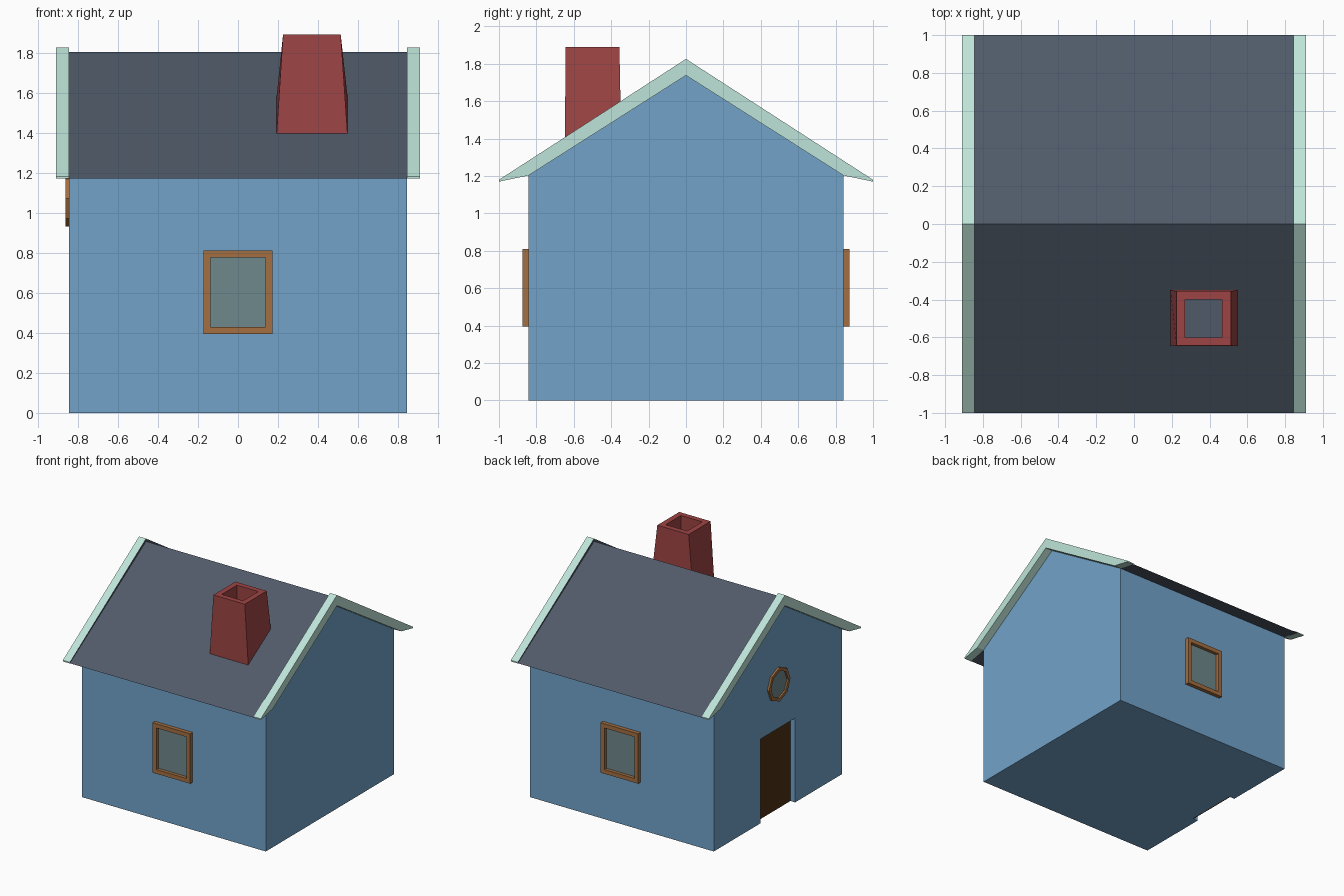
import bpy, bmesh, math

if "Cube" in bpy.data.objects:
    bpy.data.objects.remove(bpy.data.objects["Cube"])


def material(name, r, g, b):
    def lin(c):
        c /= 255
        return c / 12.92 if c <= 0.04045 else ((c + 0.055) / 1.055) ** 2.4
    m = bpy.data.materials.new(name)
    m.diffuse_color = (lin(r), lin(g), lin(b), 1)
    m.use_nodes = True
    m.node_tree.nodes["Principled BSDF"].inputs["Base Color"].default_value = m.diffuse_color
    return m


WALL = material("blue_wall", 114, 163, 201)
ROOF = material("slate_roof", 80, 90, 104)
TRIM = material("mint_trim", 190, 228, 216)
BRICK = material("red_brick", 158, 68, 68)
WOOD = material("brown_wood", 163, 110, 64)
GLASS = material("grey_glass", 110, 136, 140)
DOOR = material("dark_door", 78, 48, 20)


def loft(name, rings, mats, loop=False):
    """Skin equal-sized rings of points; cap both ends, or loop back to the start."""
    bm = bmesh.new()
    vs = [[bm.verts.new(p) for p in ring] for ring in rings]
    n = len(vs[0])
    pairs = list(zip(vs, vs[1:])) + ([(vs[-1], vs[0])] if loop else [])
    for a, b in pairs:
        for i in range(n):
            j = (i + 1) % n
            bm.faces.new((a[i], a[j], b[j], b[i]))
    if not loop:
        bm.faces.new(vs[0])
        bm.faces.new(vs[-1])
    bmesh.ops.recalc_face_normals(bm, faces=bm.faces)
    me = bpy.data.meshes.new(name)
    bm.to_mesh(me)
    bm.free()
    for m in mats:
        me.materials.append(m)
    ob = bpy.data.objects.new(name, me)
    bpy.context.collection.objects.link(ob)
    return ob


def on_x(pts, x):
    return [(x, u, v) for u, v in pts]


def on_y(pts, y):
    return [(u, y, v) for u, v in pts]


def rect(u0, u1, v0, v1):
    return [(u0, v0), (u1, v0), (u1, v1), (u0, v1)]


def window(name, place, wall, depth, outer, inner):
    """Raised frame ring with a thin pane inside; depth is signed outwards."""
    s = math.copysign(1, depth)
    back, front = wall - s * 0.005, wall + depth
    loft(name + "_frame", [place(outer, back), place(outer, front),
                           place(inner, front), place(inner, back)], [WOOD], loop=True)
    loft(name + "_pane", [place(inner, wall - s * 0.003), place(inner, wall + s * 0.004)], [GLASS])


W, D = 0.845, 0.842  # half width and half depth of the house

# House body with gabled ends
gable = [(-D, 0), (D, 0), (D, 1.203), (0, 1.738), (-D, 1.203)]
body = loft("house_body", [on_x(gable, -W), on_x(gable, W)], [WALL])

# Door recess on the left end, open at the bottom
hole = rect(-0.226, 0.226, -0.1, 0.70)
cutter = loft("door_cutter", [on_x(hole, -1), on_x(hole, -W + 0.05)], [WALL])
cutter.hide_render = True
cutter.hide_viewport = True
cut = body.modifiers.new("door_recess", 'BOOLEAN')
cut.operation, cut.object, cut.solver = 'DIFFERENCE', cutter, 'EXACT'
panel = rect(-0.226, 0.226, 0, 0.70)
loft("door", [on_x(panel, -W + 0.043), on_x(panel, -W + 0.052)], [DOOR])

# Roof slab with thin eaves
slab = [(0, 1.803), (1, 1.172), (D, 1.203), (0, 1.738), (-D, 1.203), (-1, 1.172)]
loft("roof", [on_x(slab, -W), on_x(slab, W)], [ROOF])

# Raised gable trim at both ends; the side facing the roof is slate
board = [(0, 1.826), (1, 1.18), (1, 1.17), (D, 1.203),
         (0, 1.738), (-D, 1.203), (-1, 1.17), (-1, 1.18)]
for side, label in ((-1, "left"), (1, "right")):
    trim = loft(label + "_trim", [on_x(board, side * W), on_x(board, side * 0.91)], [TRIM, ROOF])
    for f in trim.data.polygons:
        f.material_index = int(f.normal.x * side < -0.9)

# Front and back windows
outer, inner = rect(-0.173, 0.173, 0.395, 0.81), rect(-0.138, 0.138, 0.43, 0.775)
for side, label in ((-1, "front"), (1, "back")):
    window(label + "_window", on_y, side * D, side * 0.032, outer, inner)

# Octagonal window above the door


def octagon(r):
    return [(r * math.sin(i * math.pi / 4), 1.07 + r * math.cos(i * math.pi / 4)) for i in range(8)]


window("round_window", on_x, -W, -0.017, octagon(0.14), octagon(0.112))


# Chimney: base follows the roof slope, hollow top with a slate floor
def level(x0, x1, y0, y1, z):
    return [(x, y, z) for x, y in rect(x0, x1, y0, y1)]


base = [(x, y, 1.80 + 0.631 * y) for x, y in rect(0.193, 0.547, -0.647, -0.35)]
chimney = loft("chimney", [base, level(0.225, 0.513, -0.644, -0.356, 1.89),
                           level(0.27, 0.467, -0.6, -0.4, 1.89),
                           level(0.27, 0.467, -0.6, -0.4, 1.6)], [BRICK, ROOF])
for f in chimney.data.polygons:
    f.material_index = int(f.normal.z > 0.9 and f.center.z < 1.7)
